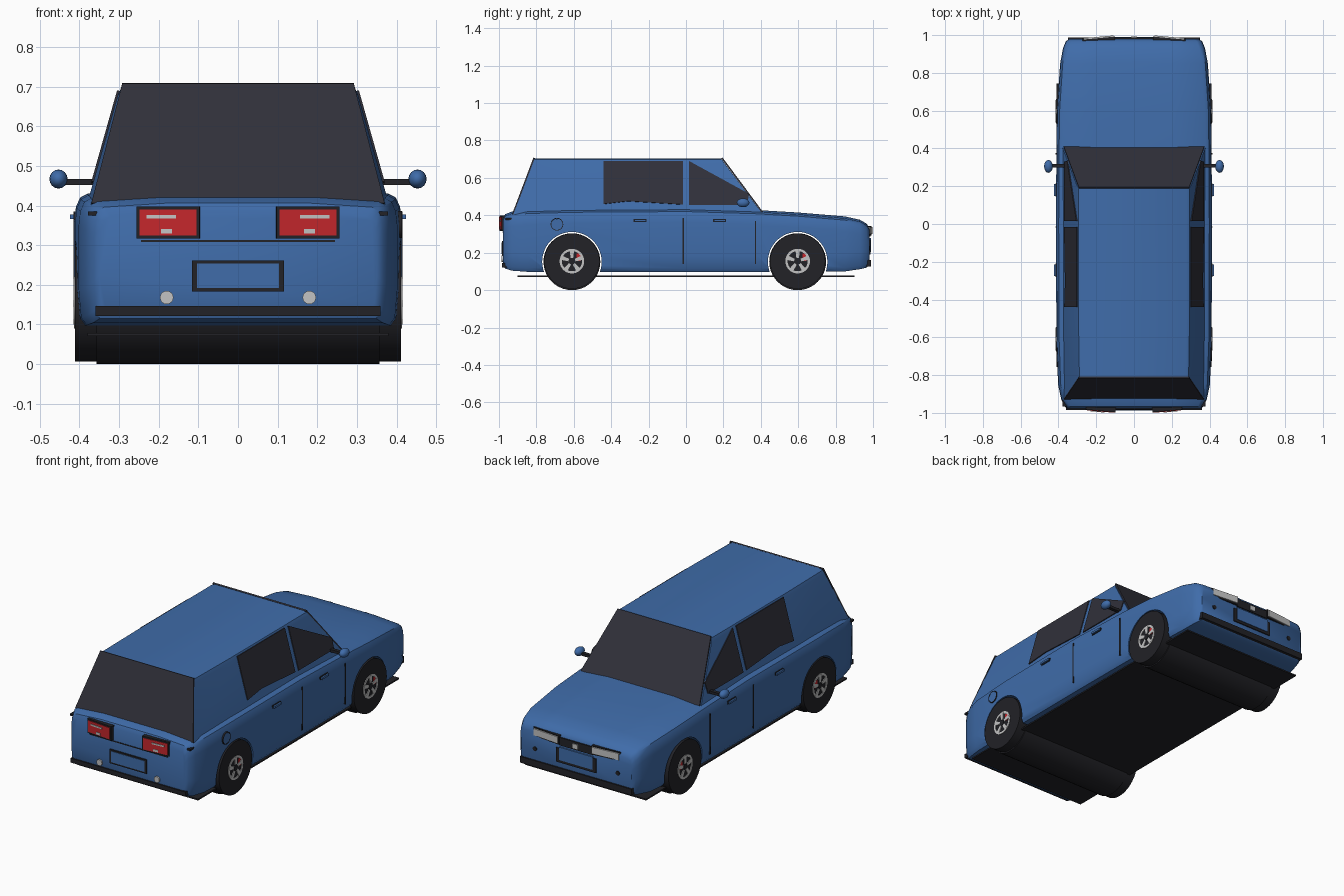
import bpy, bmesh, math
from mathutils import Vector

if "Cube" in bpy.data.objects:
    bpy.data.objects.remove(bpy.data.objects["Cube"])


def material(name, rgb):
    m = bpy.data.materials.new(name)
    m.diffuse_color = (*rgb, 1)
    m.use_nodes = True
    m.node_tree.nodes["Principled BSDF"].inputs["Base Color"].default_value = m.diffuse_color
    return m


BLUE = material("blue_paint", (0.05, 0.15, 0.40))
GLASS = material("dark_glass", (0.03, 0.03, 0.042))
BLACK = material("black_rubber", (0.016, 0.016, 0.02))
RED = material("red_lens", (0.55, 0.02, 0.025))
SILVER = material("light_grey", (0.55, 0.55, 0.55))


def add_mesh(name, verts, faces, mat, smooth=None):
    me = bpy.data.meshes.new(name)
    me.from_pydata([tuple(v) for v in verts], [], faces)
    bm = bmesh.new()
    bm.from_mesh(me)
    bmesh.ops.recalc_face_normals(bm, faces=bm.faces)
    bm.to_mesh(me)
    bm.free()
    me.materials.append(mat)
    ob = bpy.data.objects.new(name, me)
    bpy.context.collection.objects.link(ob)
    if smooth:
        smooth_object(ob, smooth)
    return ob


def smooth_object(ob, angle):
    bpy.ops.object.select_all(action='DESELECT')
    ob.select_set(True)
    bpy.context.view_layer.objects.active = ob
    bpy.ops.object.shade_smooth_by_angle(angle=math.radians(angle))


def loft(name, rings, mat, smooth=None):
    n = len(rings[0])
    verts = [v for r in rings for v in r]
    faces = [(i * n + j, i * n + (j + 1) % n, (i + 1) * n + (j + 1) % n, (i + 1) * n + j)
             for i in range(len(rings) - 1) for j in range(n)]
    faces += [tuple(range(n)), tuple(range(len(verts) - n, len(verts)))]
    return add_mesh(name, verts, faces, mat, smooth)


def plate(name, pts, mat, thick=0.008):
    """Thin slab centred on a flat polygon."""
    pts = [Vector(p) for p in pts]
    off = (pts[1] - pts[0]).cross(pts[2] - pts[0]).normalized() * thick / 2
    return loft(name, [[p - off for p in pts], [p + off for p in pts]], mat)


def box(name, x, y, z, mat, turn=0):
    """Box from (min, max) ranges, optionally turned about its own z axis."""
    c = Vector((sum(x) / 2, sum(y) / 2, sum(z) / 2))
    rings = [[Vector((a, b, h)) - c for a, b in
              ((x[0], y[0]), (x[1], y[0]), (x[1], y[1]), (x[0], y[1]))] for h in z]
    ob = loft(name, rings, mat)
    ob.location = c
    ob.rotation_euler.z = turn
    return ob


def disc(name, x, y, z, r, mat, n=32, axis='x', hole=0):
    """Cylinder or ring along x or y; x and y give centre or range."""
    rng = x if axis == 'x' else y

    def circle(t, rad):
        pts = []
        for i in range(n):
            a = 2 * math.pi * i / n
            u, w = rad * math.cos(a), rad * math.sin(a)
            pts.append((t, y + u, z + w) if axis == 'x' else (x + u, t, z + w))
        return pts
    if not hole:
        return loft(name, [circle(t, r) for t in rng], mat, 40)
    rings = [circle(rng[0], r), circle(rng[1], r), circle(rng[1], hole), circle(rng[0], hole)]
    verts = [v for q in rings for v in q]
    faces = [(i * n + j, i * n + (j + 1) % n, (i + 1) % 4 * n + (j + 1) % n, (i + 1) % 4 * n + j)
             for i in range(4) for j in range(n)]
    return add_mesh(name, verts, faces, mat, 40)


def span(s, a, b):
    return tuple(sorted((s * a, s * b)))


# Lower body: rounded cross-sections (y, half width, top, bottom) lofted lengthwise
stations = [(-.978, .350, .375, .135), (-.967, .367, .398, .115), (-.93, .385, .412, .104),
            (-.85, .402, .421, .098), (-.6, .411, .428, .096), (0, .413, .432, .096),
            (.38, .411, .420, .096), (.6, .408, .407, .096), (.85, .391, .386, .100),
            (.93, .376, .368, .112), (.965, .362, .348, .12), (.98, .345, .325, .135)]
rings = []
for y, w, t, b in stations:
    half = [(.95 * w, b), (.985 * w, b + .02), (w, b + .09), (w, t - .07),
            (.99 * w, t - .035), (.965 * w, t - .012), (.92 * w, t - .002), (.5 * w, t + .008)]
    rings.append([(x, y, z) for x, z in half] + [(-x, y, z) for x, z in reversed(half)])
body = loft("lower_body", rings, BLUE)

# Wheel openings cut through the full width
WHEELS = (-.61, .597)
for wy in WHEELS:
    cutter = disc("arch_cutter", (-.6, .6), wy, .152, .159, BLUE, 48)
    cutter.hide_render = True
    mod = body.modifiers.new("arch", 'BOOLEAN')
    mod.object = cutter
    mod.operation = 'DIFFERENCE'
    mod.solver = 'EXACT'
    bpy.context.view_layer.objects.active = body
    bpy.ops.object.modifier_apply(modifier=mod.name)
    bpy.data.objects.remove(cutter)
smooth_object(body, 35)

# Cabin: stacked outlines (z, rear y, front y, rear half width, half width)
rings = []
for z, yr, yf, wr, w in ((.40, -.925, .415, .372, .382), (.68, -.818, .205, .296, .303),
                         (.698, -.811, .192, .289, .294), (.705, -.81, .187, .275, .278)):
    side = [(wr, yr), (w, -.5), (w, yf)]
    rings.append([(x, y, z) for x, y in side] + [(-x, y, z) for x, y in reversed(side)])
loft("cabin", rings, BLUE, 30)

# Windscreen and rear window
plate("windscreen", [(-.372, .408, .416), (.372, .408, .416), (.292, .192, .707), (-.292, .192, .707)], GLASS)
plate("rear_window", [(-.370, -.926, .405), (.370, -.926, .405), (.292, -.812, .707), (-.292, -.812, .707)], GLASS)


def side_x(z):
    return .383 - (z - .40) * .079 / .28


# Underbody
box("underbody_plate", (-.38, .38), (-.9, .9), (.071, .079), BLACK)
for wy in WHEELS:
    disc("wheel_well_drum", (-.357, .357), wy, .152, .152, BLACK, 40)

for s in (1, -1):
    # Side windows
    for name, pts in (("rear_side_window", [(-.44, .46), (-.31, .475), (-.015, .457), (-.015, .69), (-.44, .69)]),
                      ("front_side_window", [(.015, .455), (.33, .455), (.335, .515), (.015, .69)])):
        plate(name, [(s * side_x(z), y, z) for y, z in pts], GLASS)

    # Wheels: tyre, rim, spokes, brake caliper
    for wy in WHEELS:
        disc("tyre", span(s, .35, .411), wy, .155, .148, BLACK, 40)
        disc("rim_ring", span(s, .40, .414), wy, .155, .066, SILVER, 30, hole=.054)
        disc("hub_cap", span(s, .40, .415), wy, .155, .016, BLACK, 16)
        for k in range(5):
            a = math.pi / 2 + k * 2 * math.pi / 5
            d, e = Vector((0, math.cos(a), math.sin(a))), Vector((0, -math.sin(a), math.cos(a)))
            c = Vector((s * .411, wy, .155))
            plate("wheel_spoke", [c + d * .018 - e * .007, c + d * .06 - e * .012,
                                  c + d * .06 + e * .012, c + d * .018 + e * .007], SILVER, .007)
        box("brake_caliper", span(s, .405, .413), (wy + .025, wy + .047), (.155, .195), RED)

    # Door gaps, handles, mirrors
    for y, top in ((-.015, .385), (.372, .37)):
        box("door_gap", span(s, .40, .4145), (y - .003, y + .003), (.14, top), BLACK)
    for y in (-.245, .18):
        box("handle_recess", span(s, .40, .415), (y - .035, y + .035), (.363, .38), BLACK)
        box("door_handle", span(s, .40, .424), (y - .031, y + .031), (.366, .377), BLUE)
    box("mirror_arm", span(s, .36, .44), (.298, .318), (.452, .467), BLACK)
    bpy.ops.mesh.primitive_uv_sphere_add(segments=16, ring_count=8, radius=1, location=(s * .453, .305, .467))
    mirror = bpy.context.object
    mirror.name = "wing_mirror"
    mirror.scale = (.023, .034, .024)
    mirror.data.materials.append(BLUE)
    smooth_object(mirror, 50)

    # Tail lights
    t = s * .09
    box("tail_light_frame", span(s, .096, .255), (-.990, -.960), (.317, .398), BLACK, t)
    box("tail_light", span(s, .103, .248), (-.993, -.960), (.325, .390), RED, t)
    box("tail_light_bar", span(s, .155, .23), (-.995, -.970), (.368, .376), SILVER, t)
    box("reverse_light", span(s, .165, .193), (-.995, -.970), (.329, .341), SILVER, t)
    disc("rear_reflector", s * .18, (-.986, -.96), .168, .017, SILVER, 16, 'y')
    box("rear_side_vent", span(s, .355, .378), (-.966, -.93), (.375, .385), BLACK)

    # Headlights and front bumper spots
    box("headlight_frame", span(s, .10, .272), (.955, .984), (.293, .343), BLACK, -t)
    box("headlight", span(s, .106, .266), (.96, .991), (.300, .338), SILVER, -t)
    disc("front_bumper_spot", s * .26, (.96, .985), .225, .012, BLACK, 12, 'y')

# Rear panel: boot gap, plate, bumper strip
box("boot_gap", (-.245, .245), (-.981, -.96), (.308, .313), BLACK)
box("rear_plate_frame", (-.116, .116), (-.985, -.96), (.183, .262), BLACK)
box("rear_plate", (-.104, .104), (-.987, -.96), (.192, .254), BLUE)
box("rear_bumper_strip", (-.36, .36), (-.985, -.94), (.121, .146), BLACK)

# Nose: grille, plate, bumper strip
box("grille", (-.105, .105), (.96, .987), (.288, .333), BLACK)
box("grille_centre", (-.016, .016), (.96, .992), (.297, .322), SILVER)
box("front_plate_frame", (-.125, .125), (.96, .986), (.19, .27), BLACK)
box("front_plate", (-.105, .105), (.96, .989), (.205, .278), BLUE)
box("front_bumper_strip", (-.35, .35), (.93, .988), (.125, .16), BLACK)

# Fuel cap on the right side only
disc("fuel_cap_gap", (.40, .4135), -.69, .352, .034, BLACK, 28, hole=.030)
disc("fuel_cap", (.40, .413), -.69, .352, .0295, BLUE, 28)
